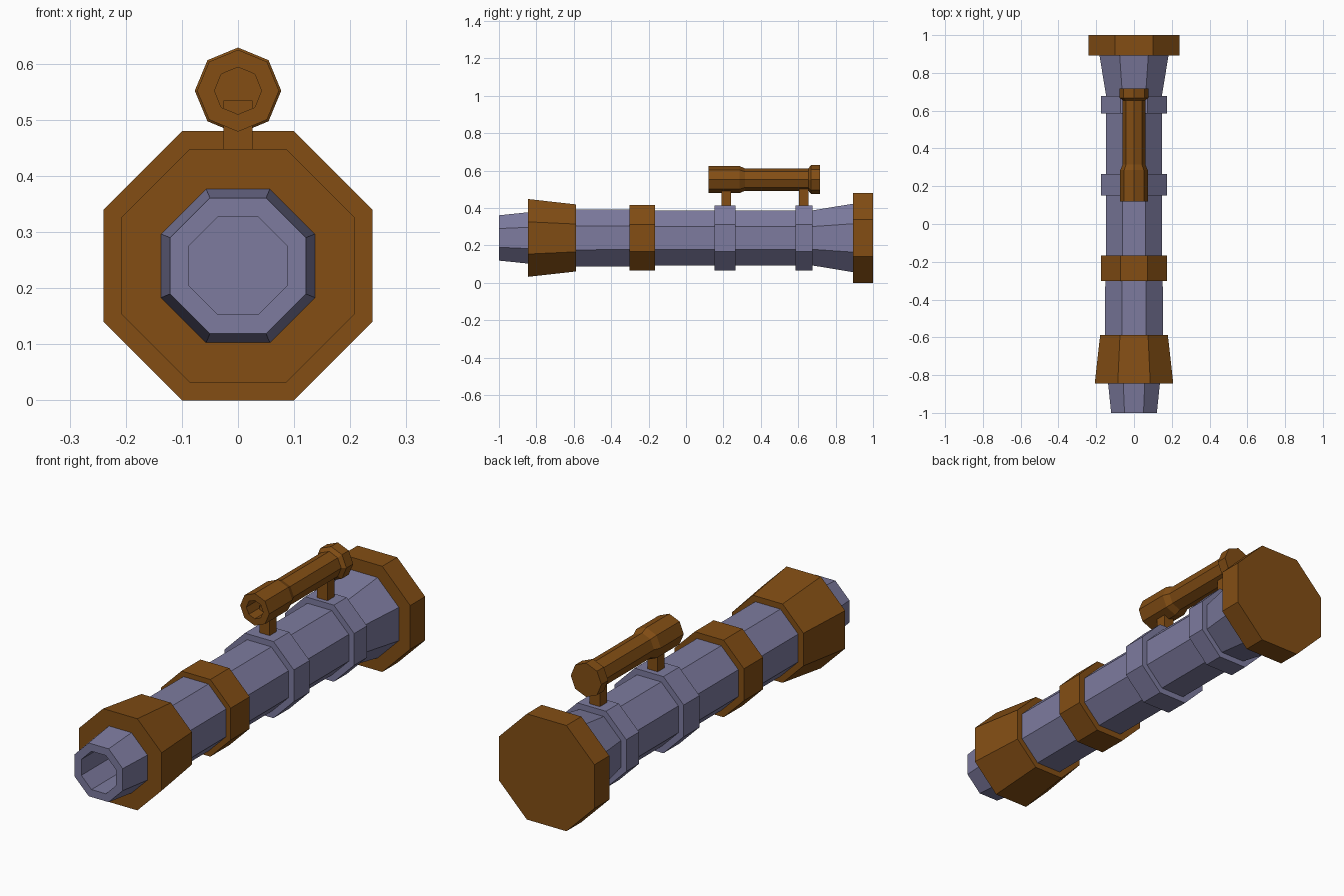
import bpy, bmesh, math

if "Cube" in bpy.data.objects:
    bpy.data.objects.remove(bpy.data.objects["Cube"])

def material(name, rgb):
    m = bpy.data.materials.new(name)
    m.diffuse_color = (*rgb, 1)
    m.use_nodes = True
    m.node_tree.nodes["Principled BSDF"].inputs["Base Color"].default_value = m.diffuse_color
    return m

METAL = material("metal", (0.205, 0.198, 0.345))
WOOD = material("brown", (0.227, 0.076, 0.007))
AXIS_Z, SCOPE_Z = 0.24, 0.552
APOTHEM = math.cos(math.pi / 8)

def finish(name, bm, mat):
    bmesh.ops.recalc_face_normals(bm, faces=bm.faces)
    me = bpy.data.meshes.new(name)
    bm.to_mesh(me)
    bm.free()
    me.materials.append(mat)
    ob = bpy.data.objects.new(name, me)
    bpy.context.collection.objects.link(ob)
    return ob

def octagon_lathe(name, profile, z, mat, flat_top=True, hollow=False):
    """Eight-sided tube along y; profile is (y, radius).
    With flat_top the radius is measured to the flats, else to the corners.
    A hollow part joins its last ring to its first instead of being capped."""
    bm = bmesh.new()
    turn = math.pi / 8 if flat_top else 0
    scale = 1 / APOTHEM if flat_top else 1
    rings = []
    for y, r in profile:
        angles = [turn + i * math.pi / 4 for i in range(8)]
        rings.append([bm.verts.new((r * scale * math.cos(a), y, z + r * scale * math.sin(a)))
                      for a in angles])
    following = rings[1:] + (rings[:1] if hollow else [])
    for a, b in zip(rings, following):
        for i in range(8):
            j = (i + 1) % 8
            bm.faces.new((a[i], a[j], b[j], b[i]))
    if not hollow:
        bm.faces.new(rings[0])
        bm.faces.new(rings[-1])
    return finish(name, bm, mat)

def box(name, x, y, z, mat):
    bm = bmesh.new()
    bmesh.ops.create_cube(bm, size=1)
    for v in bm.verts:
        for k, (lo, hi) in enumerate((x, y, z)):
            v.co[k] = lo if v.co[k] < 0 else hi
    return finish(name, bm, mat)

# Main barrel, starting at the bottom of its bore
octagon_lathe("barrel", [(-0.5, 0.087), (-1, 0.087), (-1, 0.121), (-0.845, 0.137),
                         (-0.72, 0.153), (-0.23, 0.152), (-0.23, 0.147), (0.675, 0.147),
                         (0.9, 0.184)], AXIS_Z, METAL)

# Sleeve and bands wrapped around the barrel
for name, y0, r0, y1, r1, mat in (
        ("front_sleeve", -0.845, 0.208, -0.587, 0.179, WOOD),
        ("middle_band", -0.302, 0.175, -0.166, 0.175, WOOD),
        ("front_mount_band", 0.152, 0.174, 0.265, 0.174, METAL),
        ("rear_mount_band", 0.585, 0.174, 0.677, 0.174, METAL)):
    octagon_lathe(name, [(y0, 0.125), (y0, r0), (y1, r1), (y1, 0.125)],
                  AXIS_Z, mat, hollow=True)

# Solid end cap
octagon_lathe("end_cap", [(0.893, 0.24), (1.0, 0.24)], AXIS_Z, WOOD)

# Sighting tube with an open front, corner pointing up
octagon_lathe("sight_tube", [(0.42, 0.042), (0.12, 0.042), (0.12, 0.073), (0.285, 0.073),
                             (0.315, 0.06), (0.655, 0.06), (0.668, 0.077), (0.717, 0.077)],
              SCOPE_Z, WOOD, flat_top=False)

# Posts carrying the sighting tube
for name, y in (("front_post", 0.215), ("rear_post", 0.63)):
    box(name, (-0.026, 0.026), (y - 0.025, y + 0.025), (0.39, 0.535), WOOD)
